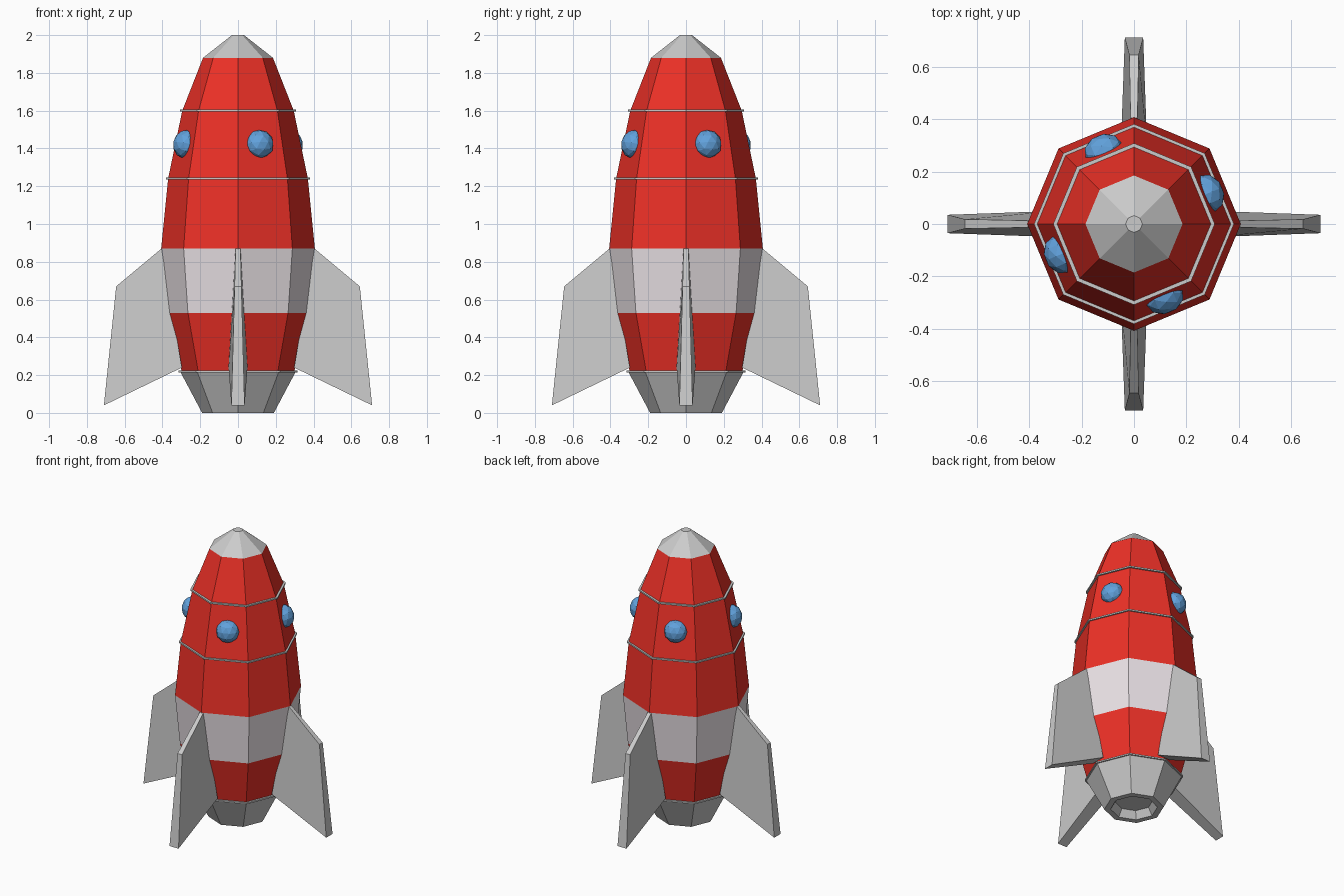
import bpy, bmesh
from math import cos, sin, pi, radians
from mathutils import Matrix

if "Cube" in bpy.data.objects:
    bpy.data.objects.remove(bpy.data.objects["Cube"])

SIDES = 8


def material(name, rgb):
    m = bpy.data.materials.new(name)
    m.diffuse_color = (*rgb, 1)
    m.use_nodes = True
    m.node_tree.nodes["Principled BSDF"].inputs["Base Color"].default_value = m.diffuse_color
    return m


def finish(name, bm, mat=None):
    bmesh.ops.remove_doubles(bm, verts=bm.verts, dist=1e-5)
    bmesh.ops.recalc_face_normals(bm, faces=bm.faces)
    me = bpy.data.meshes.new(name)
    bm.to_mesh(me)
    bm.free()
    ob = bpy.data.objects.new(name, me)
    bpy.context.collection.objects.link(ob)
    if mat:
        me.materials.append(mat)
    return ob


def lathe(name, profile, mat=None, closed=False):
    """Revolve (radius, z) points into an eight-sided shell."""
    bm = bmesh.new()
    pts = profile + profile[:1] if closed else profile
    for i in range(SIDES):
        a, b = 2 * pi * i / SIDES, 2 * pi * (i + 1) / SIDES
        for (r0, z0), (r1, z1) in zip(pts, pts[1:]):
            quad = [(r0, a, z0), (r0, b, z0), (r1, b, z1), (r1, a, z1)]
            if r0 == 0:
                quad.pop(0)
            elif r1 == 0:
                quad.pop()
            bm.faces.new([bm.verts.new((r * cos(t), r * sin(t), z)) for r, t, z in quad])
    return finish(name, bm, mat)


red = material("red_paint", (0.85, 0.03, 0.02))
white = material("white_paint", (0.82, 0.76, 0.79))
blue = material("blue_glass", (0.12, 0.36, 0.72))

# Hull sections
lathe("nose_cap", [(0.185, 1.88), (0.032, 2.0), (0, 2.0)])
lathe("upper_hull", [(0.407, 0.87), (0.37, 1.24), (0.295, 1.6), (0.185, 1.88)], red)
lathe("hull_band", [(0.375, 0.53), (0.407, 0.87)], white)
lathe("lower_hull", [(0.298, 0.22), (0.375, 0.53)], red)

# Engine nozzle with recessed outlet
lathe("nozzle", [(0.304, 0.215), (0.19, 0), (0.15, 0), (0.12, 0.05), (0, 0.05)])

# Thin trim rings
for name, r, z in (("upper_ring", 0.308, 1.6), ("middle_ring", 0.381, 1.24),
                   ("lower_ring", 0.314, 0.22)):
    lathe(name, [(r - 0.025, z - 0.005), (r, z - 0.005), (r, z + 0.005), (r - 0.025, z + 0.005)],
          closed=True)

# Tapered fins: (radius, z, half thickness) at each corner
FIN = [(0.405, 0.87, 0.013), (0.645, 0.67, 0.018), (0.71, 0.04, 0.035), (0.297, 0.24, 0.05)]
for i in range(4):
    bm = bmesh.new()
    left = [bm.verts.new((x, t, z)) for x, z, t in FIN]
    right = [bm.verts.new((x, -t, z)) for x, z, t in FIN]
    bm.faces.new(left)
    bm.faces.new(right[::-1])
    for k in range(4):
        j = (k + 1) % 4
        bm.faces.new((left[k], right[k], right[j], left[j]))
    bm.transform(Matrix.Rotation(i * pi / 2, 4, 'Z'))
    finish(f"fin_{i + 1}", bm)

# Faceted round windows centred on every other hull face
for i in range(4):
    bm = bmesh.new()
    bmesh.ops.create_icosphere(bm, subdivisions=2, radius=0.076)
    bm.transform(Matrix.Rotation(radians(22.5 + 90 * i), 4, 'Z')
                 @ Matrix.Translation((0.301, 0, 1.423))
                 @ Matrix.Rotation(radians(-11), 4, 'Y')
                 @ Matrix.Diagonal((0.85, 1, 1, 1)))
    finish(f"window_{i + 1}", bm, blue)
